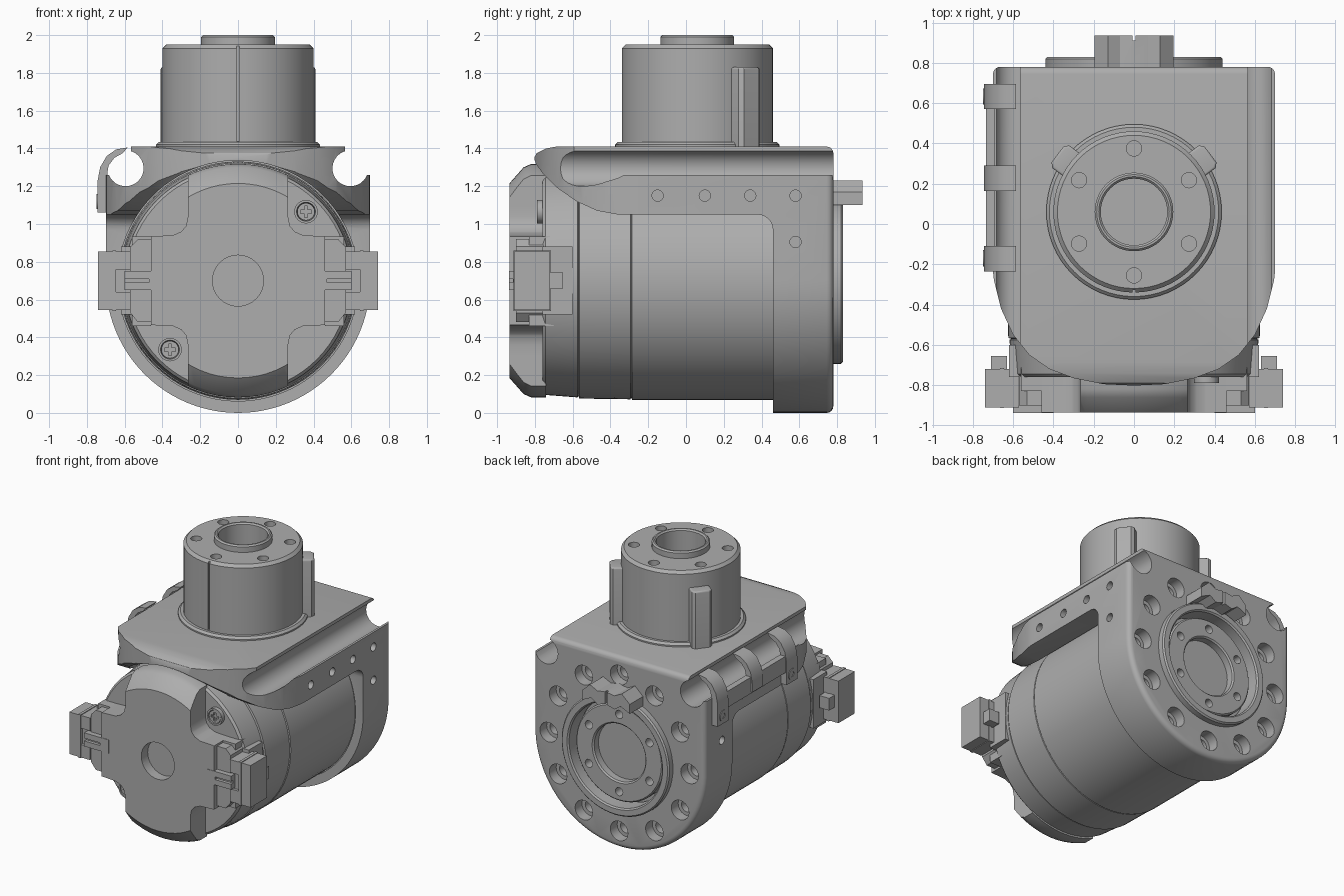
import bpy, bmesh, math
from mathutils import Matrix, Vector

if "Cube" in bpy.data.objects:
    bpy.data.objects.remove(bpy.data.objects["Cube"])

grey = bpy.data.materials.new("housing grey")
grey.use_nodes = True
grey.diffuse_color = (0.42, 0.42, 0.42, 1)
grey.node_tree.nodes["Principled BSDF"].inputs["Base Color"].default_value = (0.42, 0.42, 0.42, 1)

AXIS_Z = 0.70      # height of the motor axis
TOWER_Y = 0.06     # centre of the upright tower
parts = []


def finish(name, bm):
    bmesh.ops.recalc_face_normals(bm, faces=bm.faces)
    mesh = bpy.data.meshes.new(name)
    bm.to_mesh(mesh)
    bm.free()
    mesh.materials.append(grey)
    ob = bpy.data.objects.new(name, mesh)
    bpy.context.collection.objects.link(ob)
    parts.append(ob)
    return ob


def place(axis, u, v, w):
    """Profile coordinates u, v and depth w along the axis."""
    return {"X": (w, u, v), "Y": (u, w, v), "Z": (u, v, w)}[axis]


def prism(name, pts, axis, a, b, round_end=0):
    bm = bmesh.new()
    ends = [[bm.verts.new(place(axis, u, v, w)) for u, v in pts] for w in (a, b)]
    bm.faces.new(ends[0])
    cap = bm.faces.new(ends[1])
    n = len(pts)
    for i in range(n):
        j = (i + 1) % n
        bm.faces.new((ends[0][i], ends[0][j], ends[1][j], ends[1][i]))
    bmesh.ops.recalc_face_normals(bm, faces=bm.faces)
    if round_end:
        bmesh.ops.bevel(bm, geom=list(cap.edges), offset=round_end, segments=4,
                        profile=0.5, affect="EDGES")
    return finish(name, bm)


def lathe(name, profile, axis, centre, steps=64):
    """Spin (radius, position) points about an axis through centre."""
    bm = bmesh.new()
    rings = []
    for r, w in profile:
        angles = [2 * math.pi * i / steps for i in range(steps)]
        rings.append([bm.verts.new(place(axis, centre[0] + r * math.cos(t),
                                         centre[1] + r * math.sin(t), w)) for t in angles])
    for p, q in zip(rings, rings[1:]):
        for i in range(steps):
            j = (i + 1) % steps
            bm.faces.new((p[i], p[j], q[j], q[i]))
    bmesh.ops.remove_doubles(bm, verts=bm.verts, dist=0.0001)
    return finish(name, bm)


def rods(name, centres, r, axis, a, b, steps=20):
    """Several equal cylinders in one object."""
    turn = {"X": Matrix.Rotation(math.pi / 2, 4, "Y"),
            "Y": Matrix.Rotation(math.pi / 2, 4, "X"), "Z": Matrix()}[axis]
    bm = bmesh.new()
    for u, v in centres:
        at = Matrix.Translation(place(axis, u, v, (a + b) / 2))
        bmesh.ops.create_cone(bm, cap_ends=True, segments=steps, radius1=r, radius2=r,
                              depth=b - a, matrix=at @ turn)
    return finish(name, bm)


def box(name, x, y, z):
    return prism(name, [(x[0], y[0]), (x[1], y[0]), (x[1], y[1]), (x[0], y[1])], "Z", *z)


def combine(ob, tool, op="DIFFERENCE"):
    mod = ob.modifiers.new(op, "BOOLEAN")
    mod.object, mod.operation, mod.solver = tool, op, "EXACT"
    bpy.context.view_layer.update()
    graph = bpy.context.evaluated_depsgraph_get()
    ob_mesh = bpy.data.meshes.new_from_object(ob.evaluated_get(graph))
    ob.modifiers.clear()
    ob.data = ob_mesh
    parts.remove(tool)
    bpy.data.objects.remove(tool)


def arc(cx, cy, r, start, end, n):
    return [(cx + r * math.cos(math.radians(start + (end - start) * i / n)),
             cy + r * math.sin(math.radians(start + (end - start) * i / n))) for i in range(n + 1)]


def ring(cx, cy, r, n, start=0):
    return arc(cx, cy, r, start, start + 360, n)[:-1]


def flip(pts):
    return [(-u, v) for u, v in reversed(pts)]


# Bracket: U-shaped section trimmed by its side and top outlines
section = arc(0, AXIS_Z, 0.70, 180, 360, 48) + [(0.70, 1.41), (-0.70, 1.41)]
bracket = prism("bracket", section, "Y", -0.9, 0.78, round_end=0.035)
side = [(0.9, 1.5), (-0.66, 1.5), (-0.66, 1.415), (-0.74, 1.40), (-0.79, 1.375), (-0.81, 1.34),
        (-0.76, 1.27), (-0.68, 1.19), (-0.58, 1.12), (-0.47, 1.07), (-0.36, 1.05)]
side += arc(0.38, 0.97, 0.08, 90, 0, 6) + [(0.46, -0.1), (0.9, -0.1)]
combine(bracket, prism("side_trim", side, "X", -1, 1), "INTERSECT")
nose = [(0.71, 0.9), (0.71, -0.15), (0.695, -0.28), (0.66, -0.42), (0.60, -0.55), (0.52, -0.65),
        (0.42, -0.72), (0.30, -0.765), (0.15, -0.795)]
combine(bracket, prism("top_trim", nose + [(0, -0.802)] + flip(nose), "Z", -0.2, 1.6), "INTERSECT")
combine(bracket, lathe("bore", [(0, -1), (0.637, -1), (0.637, 0.47), (0, 0.47)], "Y", (0, AXIS_Z), 96))
groove = arc(0.595, 1.295, 0.095, 108, 338, 20) + [(0.9, 1.26), (0.9, 1.6), (0.566, 1.6)]
for pts in (groove, flip(groove)):
    combine(bracket, prism("cable_groove", pts, "Y", -1, 1))

# Holes in the bracket sides and back plate
side_holes = [(y, 1.15) for y in (-0.15, 0.10, 0.34, 0.58)] + [(0.58, 0.905)]
for a, b in ((0.64, 0.8), (-0.8, -0.64)):
    combine(bracket, rods("side_holes", side_holes, 0.03, "X", a, b))
bolt_circle = ring(0, AXIS_Z, 0.575, 12)
combine(bracket, rods("counterbores", bolt_circle, 0.072, "Y", 0.70, 0.9))
combine(bracket, rods("bolt_holes", bolt_circle, 0.045, "Y", 0.60, 0.75))
combine(bracket, rods("back_pocket", [(0, AXIS_Z)], 0.39, "Y", 0.68, 0.9, 64))

# Rear output flange: raised rim and recessed drilled disc
lathe("rear_rim", [(0.44, 0.77), (0.44, 0.82), (0.43, 0.83), (0.39, 0.83), (0.38, 0.82),
                   (0.38, 0.70), (0.44, 0.77)], "Y", (0, AXIS_Z))
rear_disc = lathe("rear_disc", [(0, 0.66), (0.355, 0.66), (0.355, 0.77), (0.345, 0.78), (0.22, 0.78),
                                (0.21, 0.77), (0.21, 0.72), (0, 0.72)], "Y", (0, AXIS_Z))
combine(rear_disc, rods("disc_holes", ring(0, AXIS_Z, 0.285, 6, 30), 0.03, "Y", 0.70, 0.9))
tab = [(0, 1.12), (0.07, 1.10), (0.12, 1.135), (0.195, 1.10), (0.195, 1.17), (0.13, 1.23), (0.07, 1.20)]
rear_tab = prism("rear_tab", tab + [(0, 1.21)] + flip(tab[1:]), "Y", 0.77, 0.935)
combine(rear_tab, box("tab_slit", (-0.008, 0.008), (0.91, 1), (1, 1.3)))

# Motor body with thin seams
lathe("motor_body", [(0, -0.76), (0.59, -0.76), (0.605, -0.745), (0.618, -0.575), (0.61, -0.57),
                     (0.624, -0.565), (0.628, -0.295), (0.62, -0.29), (0.631, -0.285),
                     (0.631, 0.465), (0, 0.465)], "Y", (0, AXIS_Z), 72)

# Cross-shaped end cap with conical edge and centre hole
cap = lathe("end_cap", [(0, -0.935), (0.515, -0.935), (0.60, -0.86), (0.618, -0.82), (0.618, -0.74),
                        (0, -0.74)], "Y", (0, AXIS_Z))
arm = [(0.46, 0.235), (0.345, 0.24), (0.30, 0.26), (0.275, 0.29), (0.265, 0.34), (0.265, 0.7)]
quarter = [(x, AXIS_Z - z) for x, z in reversed(arm)] + [(x, AXIS_Z + z) for x, z in arm]
combine(cap, prism("cross", quarter + flip(quarter), "Y", -1, -0.7), "INTERSECT")
combine(cap, rods("centre_hole", [(0, AXIS_Z)], 0.135, "Y", -1, -0.86, 32))

# Diagonal cap screws with cross slots
for s in (1, -1):
    x, z = 0.36 * s, AXIS_Z + 0.365 * s
    lathe("screw_collar", [(0.045, -0.75), (0.062, -0.75), (0.062, -0.79), (0.05, -0.79),
                           (0.045, -0.75)], "Y", (x, z), 24)
    screw = rods("screw", [(x, z)], 0.046, "Y", -0.785, -0.75)
    for w, h in ((0.03, 0.009), (0.009, 0.03)):
        combine(screw, box("slot", (x - w, x + w), (-0.8, -0.77), (z - h, z + h)))

# Side connectors, mirrored
for s in (1, -1):
    def mbox(name, x, y, z):
        return box(name, sorted((s * x[0], s * x[1])), y, z)
    socket = [(0.44, 0.48), (0.53, 0.48), (0.57, 0.53), (0.57, 0.88), (0.53, 0.92), (0.44, 0.92)]
    prism("socket", [(s * x, z) for x, z in socket], "Y", -0.90, -0.74)
    for z in (0.46, 0.86):
        mbox("socket_ear", (0.46, 0.56), (-0.83, -0.70), (z, z + 0.075))
    mbox("socket_base", (0.50, 0.62), (-0.76, -0.60), (0.52, 0.88))
    plug = mbox("plug", (0.57, 0.74), (-0.91, -0.72), (0.545, 0.855))
    combine(plug, mbox("plug_notch", (0.56, 0.65), (-1, -0.89), (0.64, 0.76)))
    mbox("plug_flange", (0.645, 0.665), (-0.913, -0.715), (0.54, 0.86))
    mbox("plug_latch", (0.63, 0.71), (-0.73, -0.655), (0.655, 0.745))
    latch = mbox("front_latch", (0.40, 0.60), (-0.938, -0.88), (0.65, 0.75))
    combine(latch, mbox("latch_slot", (0.47, 0.62), (-1, -0.915), (0.69, 0.71)))

# Upright tower: flange, body, hollow boss, drilled top and front seam
tc = (0, TOWER_Y)
lathe("tower_flange", [(0, 1.39), (0.435, 1.39), (0.435, 1.42), (0.42, 1.435), (0, 1.435)], "Z", tc)
tower = lathe("tower", [(0, 1.40), (0.40, 1.40), (0.40, 1.93), (0.38, 1.95), (0.195, 1.95), (0.195, 1.99),
                        (0.185, 2.0), (0.175, 2.0), (0.165, 1.99), (0.165, 1.80), (0, 1.80)], "Z", tc)
combine(tower, rods("top_holes", ring(*tc, 0.315, 6, 30), 0.038, "Z", 1.87, 2.1))
combine(tower, box("front_seam", (-0.007, 0.007), (-0.4, -0.328), (1.44, 2.1)))

# Tower ribs
for angle in (37, 143):
    rib = prism("tower_rib", [(0.36, -0.07), (0.455, -0.07), (0.475, -0.05), (0.475, 0.05),
                              (0.455, 0.07), (0.36, 0.07)], "Z", 1.41, 1.83, round_end=0.012)
    rib.data.transform(Matrix.Translation(Vector((*tc, 0))) @ Matrix.Rotation(math.radians(angle), 4, "Z"))

# Cable clips along the -x side
for y, foot in ((0.57, 1.06), (0.165, 1.16), (-0.235, 1.06)):
    clip = [(-0.695, foot), (-0.745, foot), (-0.745, 1.22), (-0.73, 1.30), (-0.695, 1.36), (-0.645, 1.395),
            (-0.585, 1.405), (-0.61, 1.375), (-0.655, 1.35), (-0.685, 1.31), (-0.695, 1.25)]
    prism("cable_clip", clip, "Y", y, y + 0.125)
box("clip_rail", (-0.735, -0.69), (-0.235, 0.69), (1.15, 1.27))
bolts = rods("clip_bolts", [(-0.17, 1.12), (0.632, 1.12)], 0.04, "X", -0.75, -0.69)
combine(bolts, rods("bolt_sockets", [(-0.17, 1.12), (0.632, 1.12)], 0.02, "X", -0.8, -0.735, 6))

# Smooth curved faces and keep edges crisp
bpy.ops.object.select_all(action="DESELECT")
for ob in parts:
    ob.select_set(True)
bpy.context.view_layer.objects.active = bracket
bpy.ops.object.shade_smooth_by_angle(angle=math.radians(30))
